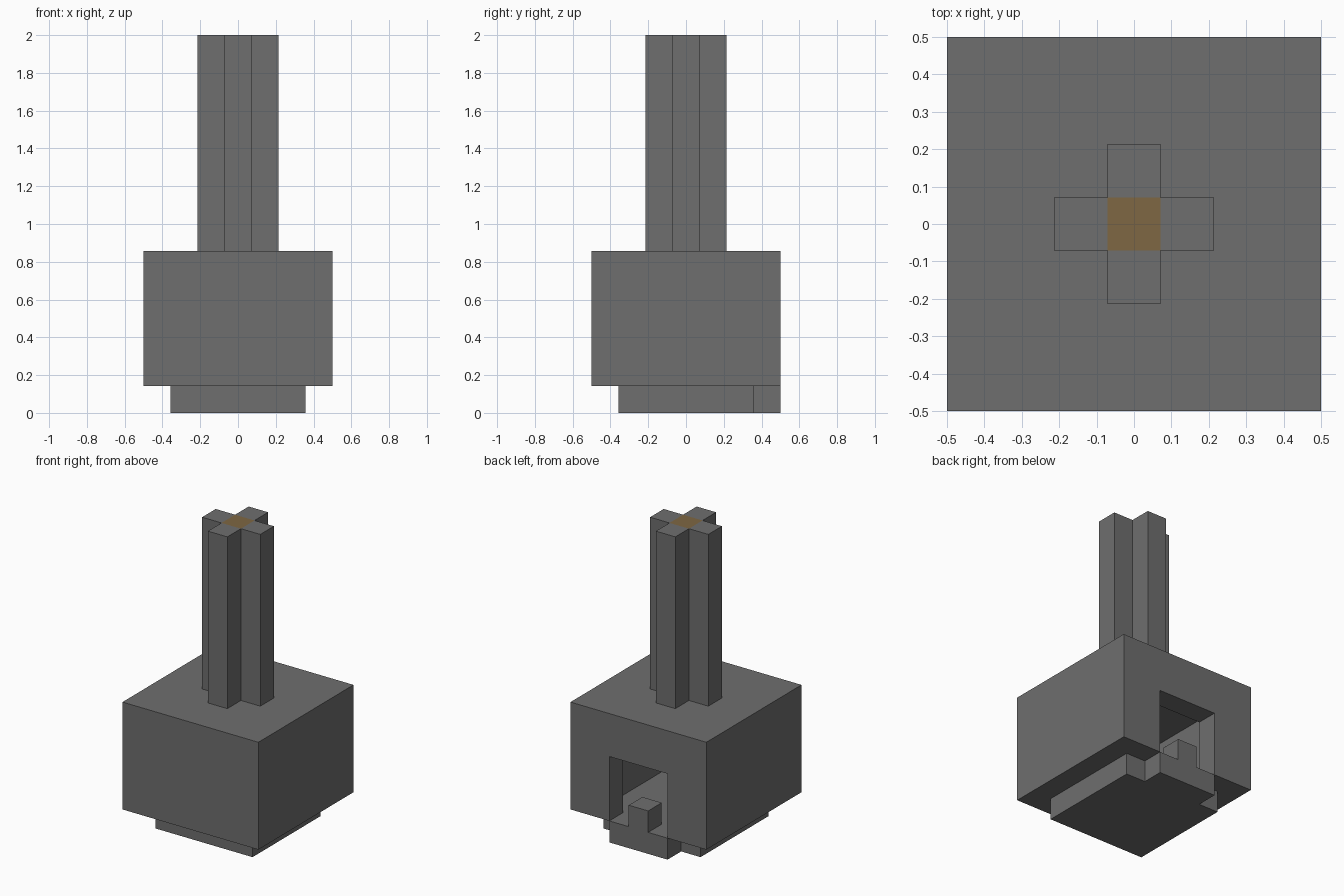
import bpy
import bmesh

if "Cube" in bpy.data.objects:
    bpy.data.objects.remove(bpy.data.objects["Cube"], do_unlink=True)

U = 1 / 7  # one building module


def material(name, color):
    mat = bpy.data.materials.new(name)
    mat.use_nodes = True
    mat.diffuse_color = color
    mat.node_tree.nodes["Principled BSDF"].inputs["Base Color"].default_value = color
    return mat


stone = material("stone_grey", (0.156, 0.156, 0.156, 1))
core = material("core_brown", (0.209, 0.136, 0.056, 1))


def prism(name, outline, z0, z1, mats=(stone,)):
    """Extrude a plan outline, given in modules, from z0 to z1."""
    bm = bmesh.new()
    base = bm.faces.new([bm.verts.new((x * U, y * U, z0 * U)) for x, y in outline])
    top = bmesh.ops.extrude_face_region(bm, geom=[base], use_keep_orig=True)["geom"]
    moved = [v for v in top if isinstance(v, bmesh.types.BMVert)]
    bmesh.ops.translate(bm, vec=(0, 0, (z1 - z0) * U), verts=moved)
    bmesh.ops.recalc_face_normals(bm, faces=bm.faces[:])
    mesh = bpy.data.meshes.new(name)
    bm.to_mesh(mesh)
    bm.free()
    obj = bpy.data.objects.new(name, mesh)
    bpy.context.collection.objects.link(obj)
    for mat in mats:
        mesh.materials.append(mat)
    return obj


def rect(x, y0, y1):
    return [(-x, y0), (x, y0), (x, y1), (-x, y1)]


def cut(target, cutter):
    cutter.hide_render = True
    cutter.hide_viewport = True
    mod = target.modifiers.new(cutter.name, 'BOOLEAN')
    mod.operation = 'DIFFERENCE'
    mod.solver = 'EXACT'
    mod.object = cutter


# Base slab with a doorstep at the back
half = [(2.5, -2.5), (2.5, 2.5), (1.5, 2.5), (1.5, 3.5)]
prism("base", half + [(-x, y) for x, y in reversed(half)], 0, 1)

# Hollow chamber with a doorway in the back wall
chamber = prism("chamber", rect(3.5, -3.5, 3.5), 1, 6)
cut(chamber, prism("room_cutter", rect(2.5, -2.5, 2.5), 0, 5))
cut(chamber, prism("door_cutter", rect(1.5, 2, 4), 0, 4))

# Peg on the doorstep
prism("doorstep_peg", rect(0.5, 2.5, 3.5), 1, 2)

# Cross-shaped chimney: four ribs around a core
corner = [(0.5, -1.5), (0.5, -0.5), (1.5, -0.5)]
cross = []
for _ in range(4):
    cross += corner
    corner = [(-y, x) for x, y in corner]
chimney = prism("chimney", cross, 6, 14, (stone, core))

# Cut the core square into the chimney top and colour it
bm = bmesh.new()
bm.from_mesh(chimney.data)
for axis in ((1, 0, 0), (0, 1, 0)):
    for side in (-0.5, 0.5):
        bmesh.ops.bisect_plane(bm, geom=bm.verts[:] + bm.edges[:] + bm.faces[:],
                               plane_co=[a * side * U for a in axis], plane_no=axis)
for face in bm.faces:
    c = face.calc_center_median()
    if face.normal.z > 0.9 and max(abs(c.x), abs(c.y)) < 0.5 * U:
        face.material_index = 1
bm.to_mesh(chimney.data)
bm.free()
